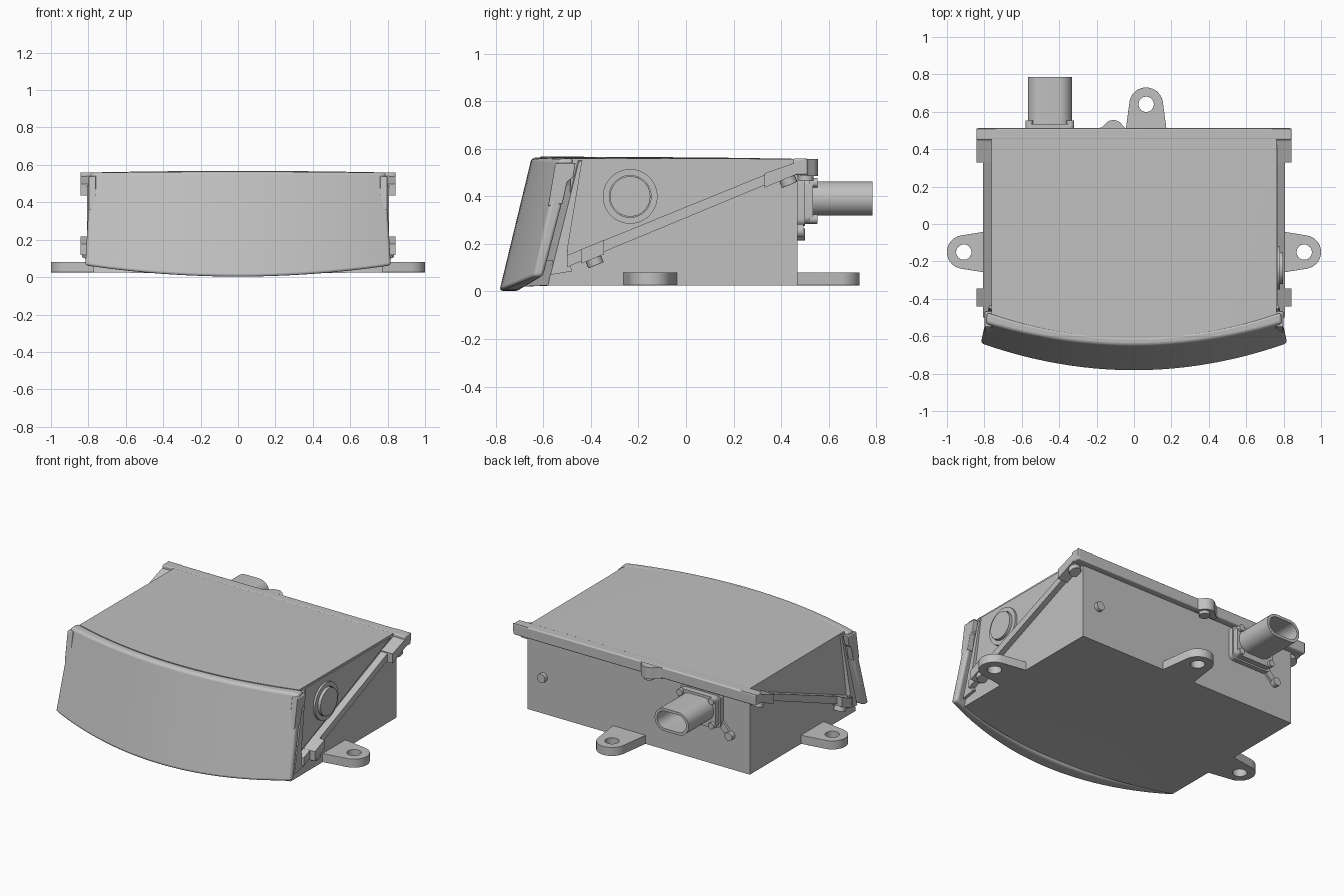
import bpy, bmesh, math

cube = bpy.data.objects.get("Cube")
if cube:
    bpy.data.objects.remove(cube)

grey = bpy.data.materials.new("light_grey")
grey.use_nodes = True
COLOUR = (0.53, 0.53, 0.53, 1)
grey.diffuse_color = COLOUR
grey.node_tree.nodes["Principled BSDF"].inputs["Base Color"].default_value = COLOUR


def finish(name, bm, bevel=0, segments=3):
    bmesh.ops.remove_doubles(bm, verts=bm.verts, dist=0.0001)
    bmesh.ops.recalc_face_normals(bm, faces=bm.faces)
    mesh = bpy.data.meshes.new(name)
    bm.to_mesh(mesh)
    bm.free()
    mesh.materials.clear()
    mesh.materials.append(grey)
    ob = bpy.data.objects.new(name, mesh)
    bpy.context.collection.objects.link(ob)
    bpy.ops.object.select_all(action='DESELECT')
    ob.select_set(True)
    bpy.context.view_layer.objects.active = ob
    bpy.ops.object.shade_smooth_by_angle()
    if bevel:
        mod = ob.modifiers.new("soft_edges", 'BEVEL')
        mod.width, mod.segments = bevel, segments
        mod.angle_limit = math.radians(35)
    return ob


def loft(name, section, bevel=0, steps=24):
    """Sweep a (half width, y, y sag, z, z sag) section across the width."""
    bm = bmesh.new()
    rings = []
    for i in range(steps + 1):
        s = 2 * i / steps - 1
        rings.append([bm.verts.new((s * w, y + dy * s * s, z + dz * s * s))
                      for w, y, dy, z, dz in section])
    n = len(section)
    for a, b in zip(rings, rings[1:]):
        for j in range(n):
            k = (j + 1) % n
            bm.faces.new((a[j], a[k], b[k], b[j]))
    bm.faces.new(rings[0])
    bm.faces.new(rings[-1])
    return finish(name, bm, bevel)


def plate(name, loops, lo, hi, axis, bevel=0):
    """Extrude an outline, with optional holes, along an axis."""
    curve = bpy.data.curves.new(name, 'CURVE')
    curve.dimensions, curve.fill_mode = '2D', 'BOTH'
    curve.extrude = abs(hi - lo) / 2
    for loop in loops:
        sp = curve.splines.new('POLY')
        sp.points.add(len(loop) - 1)
        sp.use_cyclic_u = True
        for p, (u, v) in zip(sp.points, loop):
            p.co = (u, v, 0, 1)
    tmp = bpy.data.objects.new("tmp", curve)
    bpy.context.collection.objects.link(tmp)
    dg = bpy.context.evaluated_depsgraph_get()
    mesh = bpy.data.meshes.new_from_object(tmp.evaluated_get(dg))
    bm = bmesh.new()
    bm.from_mesh(mesh)
    bpy.data.objects.remove(tmp)
    bpy.data.meshes.remove(mesh)
    for v in bm.verts:
        a, b, c = v.co
        c += (lo + hi) / 2
        v.co = {'x': (c, a, b), 'y': (a, c, b), 'z': (a, b, c)}[axis]
    return finish(name, bm, bevel)


def arc(cu, cv, r, start=0, end=360, n=32):
    count = n if end - start == 360 else n + 1
    return [(cu + r * math.cos(math.radians(start + (end - start) * i / n)),
             cv + r * math.sin(math.radians(start + (end - start) * i / n)))
            for i in range(count)]


def box(u0, u1, v0, v1):
    return [(u0, v0), (u1, v0), (u1, v1), (u0, v1)]


def rounded(u0, u1, v0, v1, r):
    return (arc(u1 - r, v1 - r, r, 0, 90, 8) + arc(u0 + r, v1 - r, r, 90, 180, 8)
            + arc(u0 + r, v0 + r, r, 180, 270, 8) + arc(u1 - r, v0 + r, r, 270, 360, 8))


def rail_z(y):
    return 0.36 + 0.415 * y


# Curved, raked front window
loft("front_panel", [(0.82, -0.785, 0.145, 0.003, 0.06), (0.79, -0.65, 0.12, 0.562, -0.004),
                     (0.785, -0.605, 0.135, 0.566, -0.006), (0.81, -0.7, 0.1, 0.003, 0.06)], 0.014)

# Bezel behind the window, following its curve
loft("front_bezel", [(0.79, -0.66, 0.09, 0.06, 0.01), (0.775, -0.6, 0.15, 0.555, -0.005),
                     (0.775, -0.437, 0, 0.555, -0.005), (0.79, -0.5, 0, 0.17, 0),
                     (0.79, -0.48, 0, 0.085, 0)])

# Main housing and top cover
loft("lower_housing", [(0.772, -0.7, 0.12, 0.02, 0.006), (0.772, -0.53, 0, 0.026, 0),
                       (0.772, 0.47, 0, 0.026, 0), (0.772, 0.47, 0, rail_z(0.47) - 0.04, 0),
                       (0.772, -0.5, 0, 0.13, 0), (0.772, -0.66, 0.1, 0.13, 0)])
loft("top_cover", [(0.762, -0.5, 0, 0.13, 0), (0.762, -0.612, 0.13, 0.568, -0.008),
                   (0.762, 0.1, 0, 0.564, -0.005), (0.762, 0.48, 0, 0.558, 0),
                   (0.762, 0.48, 0, 0.5, 0)])

# Sloped side rails with corner tabs, screws and clips
for side, s in (("left", 1), ("right", -1)):
    def rail(name, y0, y1, x1, drop):
        return plate(side + name, [[(y0, rail_z(y0) - drop), (y1, rail_z(y1) - drop),
                                    (y1, min(rail_z(y1), 0.56)), (y0, rail_z(y0))]],
                     s * 0.74, s * x1, 'x')
    rail("_rail", -0.5, 0.5, 0.807, 0.05)
    rail("_rear_tab", 0.33, 0.51, 0.842, 0.06)
    rail("_front_tab", -0.44, -0.345, 0.842, 0.06)
    for label, y in (("front", -0.39), ("rear", 0.425)):
        z = rail_z(y) - 0.06
        screw = plate(f"{side}_{label}_screw", [arc(0, 0, 0.035, n=20)], -0.03, 0.03, 'z', 0.008)
        screw.location = (s * 0.8, y, z)
        screw.rotation_euler.x = math.radians(22)
    plate(side + "_window_clip", [[(-0.52, 0.37), (-0.5, 0.46), (-0.475, 0.48),
                                   (-0.465, 0.54), (-0.55, 0.54), (-0.58, 0.36)]],
          s * 0.76, s * 0.798, 'x', 0.004)

# Rear lip joining the rails, with a rounded screw boss
plate("rear_lip", [box(-0.842, 0.842, 0.45, 0.512)], 0.49, 0.56, 'z', 0.008)
plate("rear_lip_boss", [[(-0.19, 0.48), (-0.19, 0.512), (-0.17, 0.518)]
                        + arc(-0.11, 0.5, 0.056, 30, 135, 12)[::-1]
                        + [(-0.045, 0.512), (-0.045, 0.48)]], 0.485, 0.557, 'z')
plate("rear_boss_screw", [arc(-0.1, 0.505, 0.032, n=20)], 0.465, 0.5, 'z', 0.006)

# Side panel and round vent on the left side
plate("left_side_panel", [[(-0.5, 0.19), (-0.47, 0.175), (0.42, 0.545), (-0.44, 0.55)]],
      0.75, 0.767, 'x')
plate("vent_ring", [arc(-0.235, 0.4, 0.115, n=48), arc(-0.235, 0.4, 0.088, n=48)],
      0.75, 0.78, 'x')
plate("vent_cap", [arc(-0.235, 0.4, 0.085, n=48)], 0.75, 0.797, 'x', 0.01)


# Mounting lugs: a tapered tongue with a bolt hole
def lug(name, cx, cy, angle, reach):
    c, s = math.cos(angle), math.sin(angle)
    tongue = [(-reach, 0.115), (-reach, -0.115)] + arc(0, 0, 0.09, -80, 80, 20)
    place = lambda loop: [(cx + u * c - v * s, cy + u * s + v * c) for u, v in loop]
    plate(name, [place(tongue), place(arc(0, 0, 0.041))], 0.026, 0.08, 'z', 0.004)


lug("left_lug", 0.91, -0.15, 0, 0.15)
lug("right_lug", -0.91, -0.15, math.pi, 0.15)
lug("rear_lug", 0.065, 0.64, math.pi / 2, 0.18)

# Rear connector: flange, hollow shroud, four screws
plate("connector_base", [rounded(-0.59, -0.31, 0.275, 0.488, 0.03)], 0.46, 0.5, 'y')
plate("connector_flange", [rounded(-0.58, -0.32, 0.285, 0.478, 0.03)], 0.49, 0.535, 'y', 0.006)
plate("connector_shroud", [rounded(-0.567, -0.332, 0.32, 0.463, 0.07),
                           rounded(-0.55, -0.349, 0.337, 0.446, 0.054)], 0.52, 0.785, 'y')
for i, x in enumerate((-0.56, -0.34)):
    for j, z in enumerate((0.305, 0.458)):
        plate(f"connector_screw_{i}{j}", [arc(x, z, 0.02, n=16)], 0.52, 0.553, 'y', 0.004)

# Small drain arm and pressure plug on the back wall
plate("drain_arm", [[(-0.59, 0.32), (-0.57, 0.28), (-0.63, 0.225), (-0.655, 0.25)]],
      0.46, 0.485, 'y')
plate("drain_knob", [arc(-0.643, 0.24, 0.026, n=20)], 0.46, 0.5, 'y', 0.005)
plate("pressure_plug", [arc(0.66, 0.255, 0.028, n=20)], 0.46, 0.495, 'y', 0.006)
